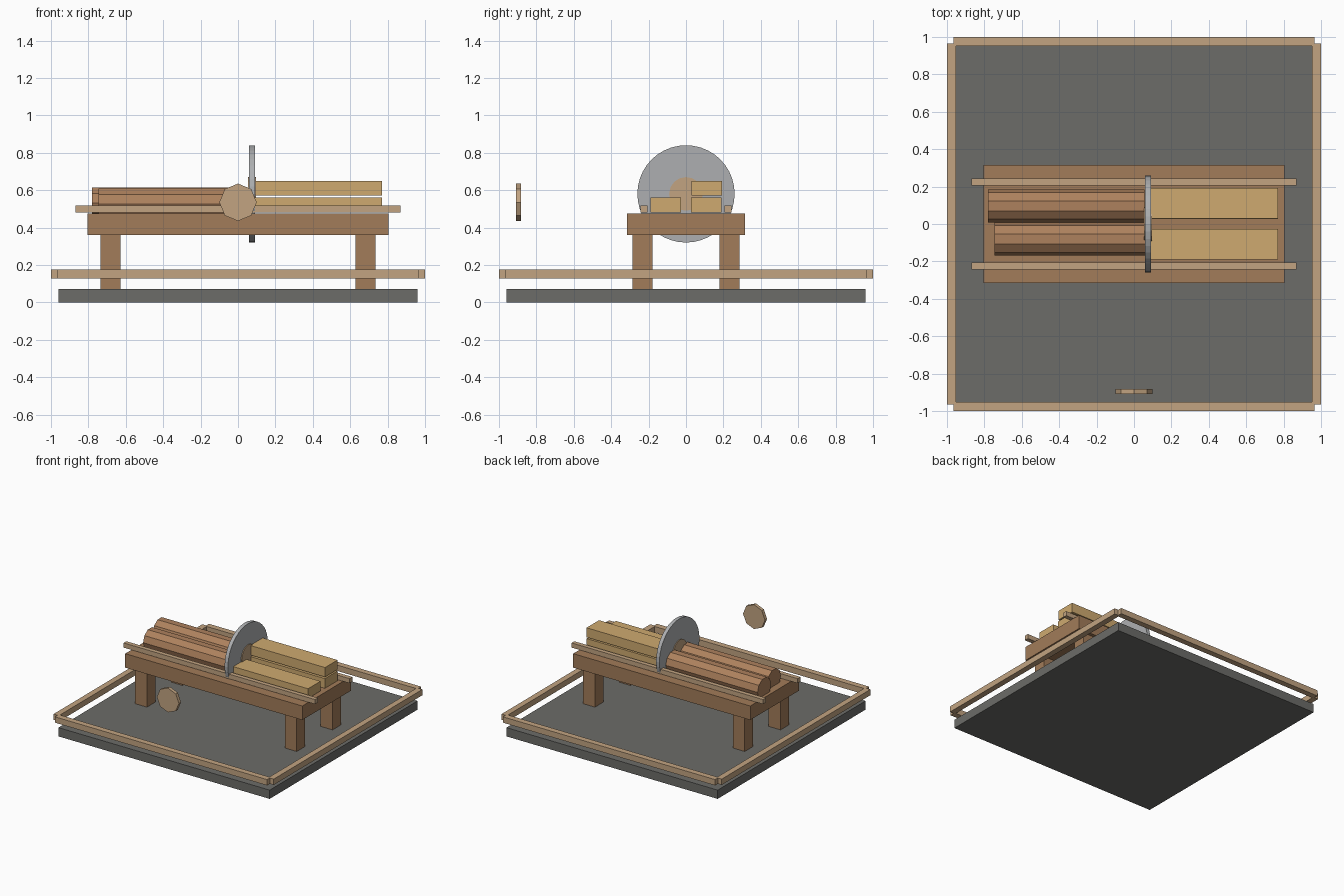
import bpy
from math import pi

if "Cube" in bpy.data.objects:
    bpy.data.objects.remove(bpy.data.objects["Cube"])


def material(name, r, g, b):
    m = bpy.data.materials.new(name)
    m.diffuse_color = (r, g, b, 1)
    m.use_nodes = True
    m.node_tree.nodes["Principled BSDF"].inputs["Base Color"].default_value = m.diffuse_color
    return m


STONE = material("stone", 0.15, 0.15, 0.14)
OAK = material("oak", 0.36, 0.20, 0.10)
TRIM = material("trim", 0.54, 0.37, 0.22)
BARK = material("bark", 0.42, 0.22, 0.11)
PLANK = material("plank", 0.62, 0.40, 0.16)
STEEL = material("steel", 0.42, 0.43, 0.44)


def box(name, x, y, z, mat):
    """Box from (min, max) ranges on each axis."""
    bpy.ops.mesh.primitive_cube_add(size=1, location=[sum(r) / 2 for r in (x, y, z)])
    ob = bpy.context.object
    ob.name = name
    ob.scale = [r[1] - r[0] for r in (x, y, z)]
    bpy.ops.object.transform_apply(location=False, rotation=False, scale=True)
    ob.data.materials.append(mat)
    return ob


def cylinder(name, axis, span, a, z, radius, sides, mat):
    """Horizontal cylinder along x or y; a is the other horizontal coordinate."""
    mid, depth = sum(span) / 2, span[1] - span[0]
    loc, rot = ((mid, a, z), (0, pi / 2, 0)) if axis == "x" else ((a, mid, z), (pi / 2, 0, 0))
    bpy.ops.mesh.primitive_cylinder_add(vertices=sides, radius=radius, depth=depth,
                                        location=loc, rotation=rot)
    ob = bpy.context.object
    ob.name = name
    ob.data.materials.append(mat)
    return ob


# Stone floor and the raised trim frame around it
box("floor_slab", (-0.96, 0.96), (-0.96, 0.96), (0, 0.072), STONE)
for s, fb, lr in ((-1, "front", "left"), (1, "back", "right")):
    edge = sorted((s * 0.952, s * 1.0))
    box(fb + "_trim", (-0.965, 0.965), edge, (0.127, 0.175), TRIM)
    box(lr + "_trim", edge, (-0.965, 0.965), (0.127, 0.175), TRIM)

# Saw bench with four legs and two guide rails
box("bench_top", (-0.805, 0.805), (-0.315, 0.315), (0.36, 0.475), OAK)
for sy, fb in ((-1, "front"), (1, "back")):
    for sx, lr in ((-1, "left"), (1, "right")):
        box(f"{fb}_{lr}_leg", sorted((sx * 0.627, sx * 0.735)),
            sorted((sy * 0.178, sy * 0.287)), (0.07, 0.362), OAK)
    box(fb + "_rail", (-0.87, 0.87), sorted((sy * 0.207, sy * 0.243)), (0.48, 0.518), TRIM)

# Circular saw blade and its hub
cylinder("saw_blade", "x", (0.06, 0.09), 0, 0.58, 0.26, 40, STEEL)
cylinder("blade_hub", "x", (0.053, 0.097), 0, 0.58, 0.09, 16, TRIM)

# Uncut logs on the left
cylinder("back_log", "x", (-0.78, 0.055), 0.097, 0.53, 0.088, 10, BARK)
cylinder("front_log", "x", (-0.745, 0.06), -0.08, 0.525, 0.088, 10, BARK)

# Sawn planks on the right
box("front_plank", (0.085, 0.77), (-0.19, -0.028), (0.48, 0.56), PLANK)
box("back_lower_plank", (0.085, 0.77), (0.028, 0.19), (0.48, 0.56), PLANK)
box("back_upper_plank", (0.085, 0.77), (0.03, 0.192), (0.572, 0.65), PLANK)

# Round wooden end disc hovering at the front
cylinder("log_disc", "y", (-0.91, -0.883), 0, 0.535, 0.1, 8, TRIM)
